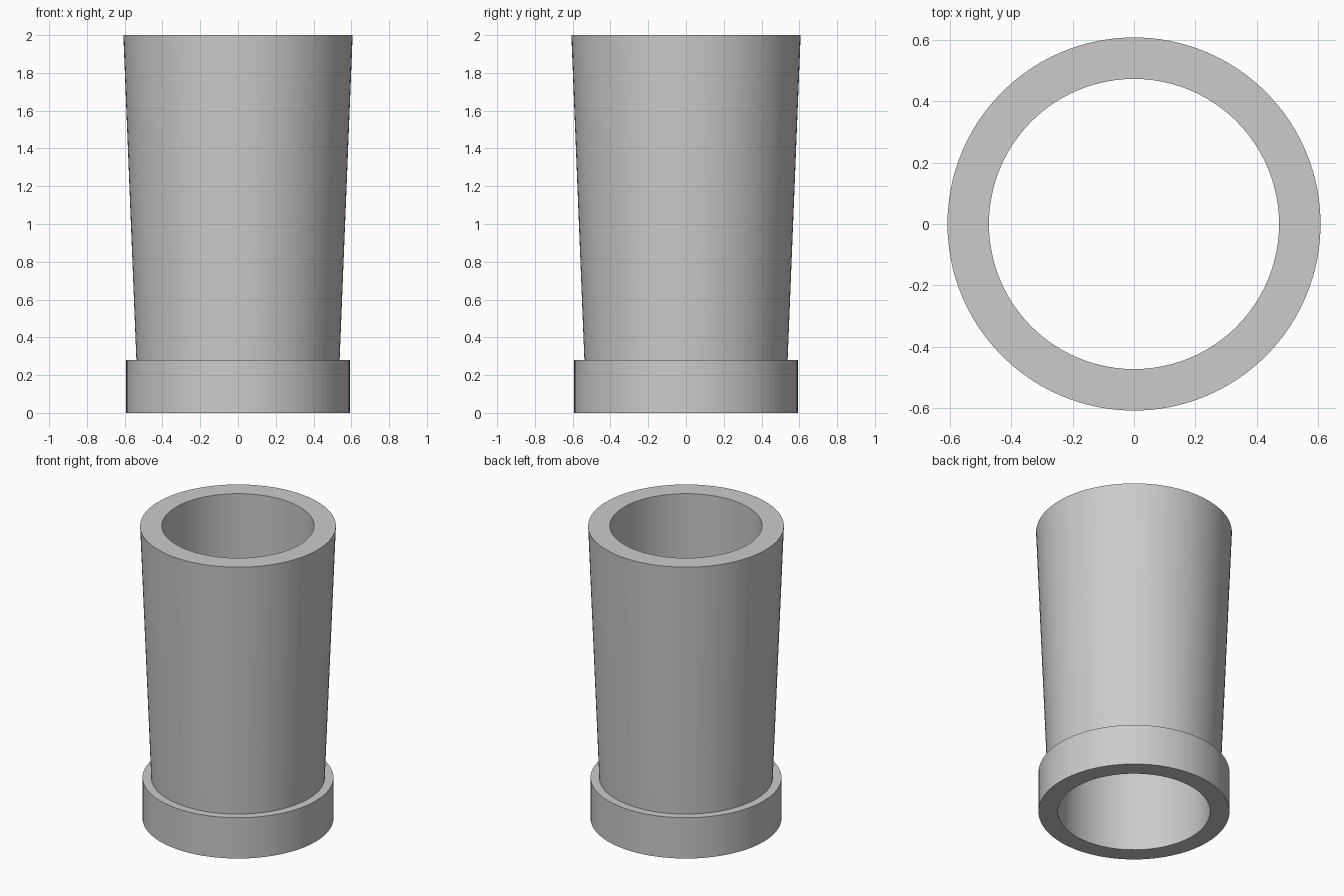
import bpy, bmesh, math
from mathutils import Vector

if "Cube" in bpy.data.objects:
    bpy.data.objects.remove(bpy.data.objects["Cube"])

SEGMENTS = 96

grey = bpy.data.materials.new("plain grey")
grey.diffuse_color = (0.6, 0.6, 0.6, 1)
grey.use_nodes = True
grey.node_tree.nodes["Principled BSDF"].inputs["Base Color"].default_value = grey.diffuse_color


def lathe(name, profile, material):
    """Spin a closed (radius, height) profile around the z axis."""
    bm = bmesh.new()
    verts = [bm.verts.new((r, 0, z)) for r, z in profile]
    edges = [bm.edges.new((v, verts[(i + 1) % len(verts)])) for i, v in enumerate(verts)]
    bmesh.ops.spin(bm, geom=verts + edges, cent=Vector((0, 0, 0)), axis=Vector((0, 0, 1)),
                   angle=math.tau, steps=SEGMENTS, use_merge=False)
    bmesh.ops.remove_doubles(bm, verts=bm.verts[:], dist=1e-4)
    bmesh.ops.recalc_face_normals(bm, faces=bm.faces[:])
    mesh = bpy.data.meshes.new(name)
    bm.to_mesh(mesh)
    bm.free()
    mesh.materials.append(material)
    obj = bpy.data.objects.new(name, mesh)
    bpy.context.collection.objects.link(obj)
    bpy.ops.object.select_all(action='DESELECT')
    obj.select_set(True)
    bpy.context.view_layer.objects.active = obj
    bpy.ops.object.shade_smooth_by_angle(angle=math.radians(30))
    return obj


# Flared tube with a straight bore and a stepped collar at the foot
lathe("flared_tube_with_collar", [
    (0.472, 0.0), (0.592, 0.0),       # foot ring
    (0.592, 0.279), (0.538, 0.279),   # collar side and ledge
    (0.607, 2.0), (0.472, 2.0),       # flared wall and rim
], grey)
